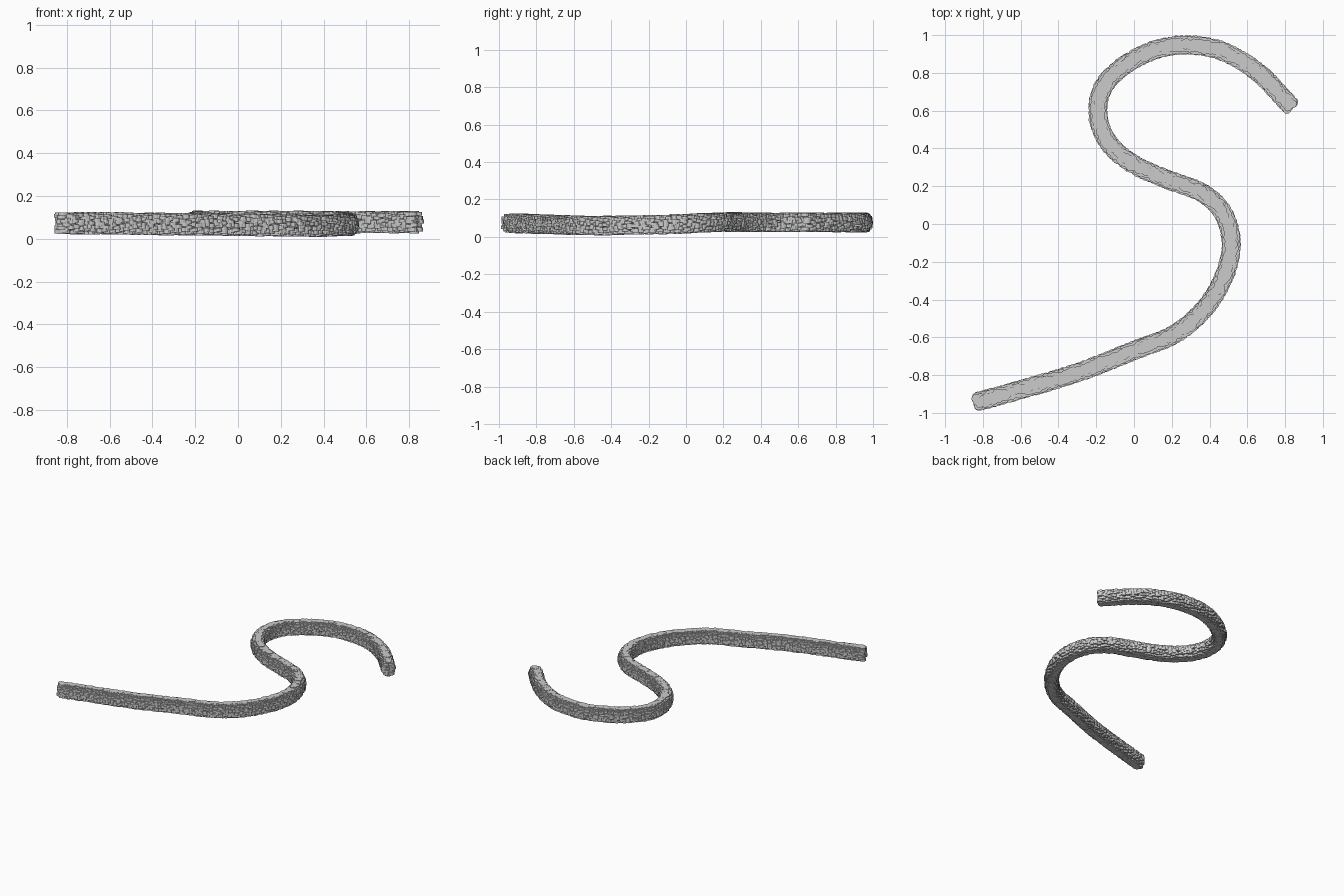
import bpy, bmesh, math, random
from mathutils import Vector, Matrix
from mathutils.geometry import interpolate_bezier

if "Cube" in bpy.data.objects:
    bpy.data.objects.remove(bpy.data.objects["Cube"])

random.seed(4)

# Centreline of the S-shaped rope of discs (x, y)
PTS = [(-.825, -.94), (-.6, -.877), (-.3, -.787), (0, -.67), (.22, -.58),
       (.38, -.44), (.48, -.27), (.515, -.1), (.47, .06), (.36, .165),
       (.18, .235), (0, .315), (-.13, .425), (-.19, .57), (-.165, .72),
       (-.05, .84), (.12, .925), (.3, .947), (.48, .91), (.66, .8), (.825, .63)]

# Gentle height change along y
HEIGHTS = [(-1, .075), (-.5, .06), (-.1, .067), (.2, .079), (.6, .078), (1, .077)]


def height(y):
    for (y0, z0), (y1, z1) in zip(HEIGHTS, HEIGHTS[1:]):
        if y <= y1:
            return z0 + (z1 - z0) * (y - y0) / (y1 - y0)
    return HEIGHTS[-1][1]


def smooth_path(pts, n=60):
    p = [Vector((x, y, 0)) for x, y in pts]
    p = [2 * p[0] - p[1]] + p + [2 * p[-1] - p[-2]]
    out = []
    for a, b, c, d in zip(p, p[1:], p[2:], p[3:]):
        out += interpolate_bezier(b, b + (c - a) / 6, c - (d - b) / 6, c, n)[:-1]
    return out + [p[-2]]


def resample(path, step):
    out, travelled = [(path[0], (path[1] - path[0]).normalized())], 0
    for a, b in zip(path, path[1:]):
        travelled += (b - a).length
        if travelled >= step:
            out.append((b, (b - a).normalized()))
            travelled -= step
    return out


# One flat disc, repeated around and along the path
SIDES, DISC_R, DISC_H = 12, .023, .018
ring = [(DISC_R * math.cos(2 * math.pi * i / SIDES),
         DISC_R * math.sin(2 * math.pi * i / SIDES)) for i in range(SIDES)]
verts, faces = [], []


def add_disc(centre):
    n = len(verts)
    turn = Matrix.Rotation(random.uniform(0, 6.28), 3, 'Z')
    for z in (-DISC_H / 2, DISC_H / 2):
        verts.extend(centre + turn @ Vector((x, y, z)) for x, y in ring)
    faces.append(tuple(n + i for i in reversed(range(SIDES))))
    faces.append(tuple(n + SIDES + i for i in range(SIDES)))
    for i in range(SIDES):
        j = (i + 1) % SIDES
        faces.append((n + i, n + j, n + SIDES + j, n + SIDES + i))


stations = resample(smooth_path(PTS), .02)
for k, (p, t) in enumerate(stations):
    side = Vector((-t.y, t.x, 0))
    is_end = k in (0, len(stations) - 1)
    for ring_scale, count in ((1, 12), (.5, 6)) if is_end else ((1, 12),):
        phase = random.uniform(0, 6.28)
        for i in range(count):
            a = phase + 2 * math.pi * i / count + random.uniform(-.15, .15)
            r = ring_scale * random.uniform(.94, 1.03)
            c = p + side * (.029 * r * math.cos(a)) + t * random.uniform(-.008, .008)
            c.z = height(p.y) + .043 * r * math.sin(a)
            c.z = max(c.z, DISC_H / 2)
            add_disc(c)

mesh = bpy.data.meshes.new("disc_trail")
mesh.from_pydata([v[:] for v in verts], [], faces)
bpy.context.collection.objects.link(bpy.data.objects.new("disc_trail", mesh))
